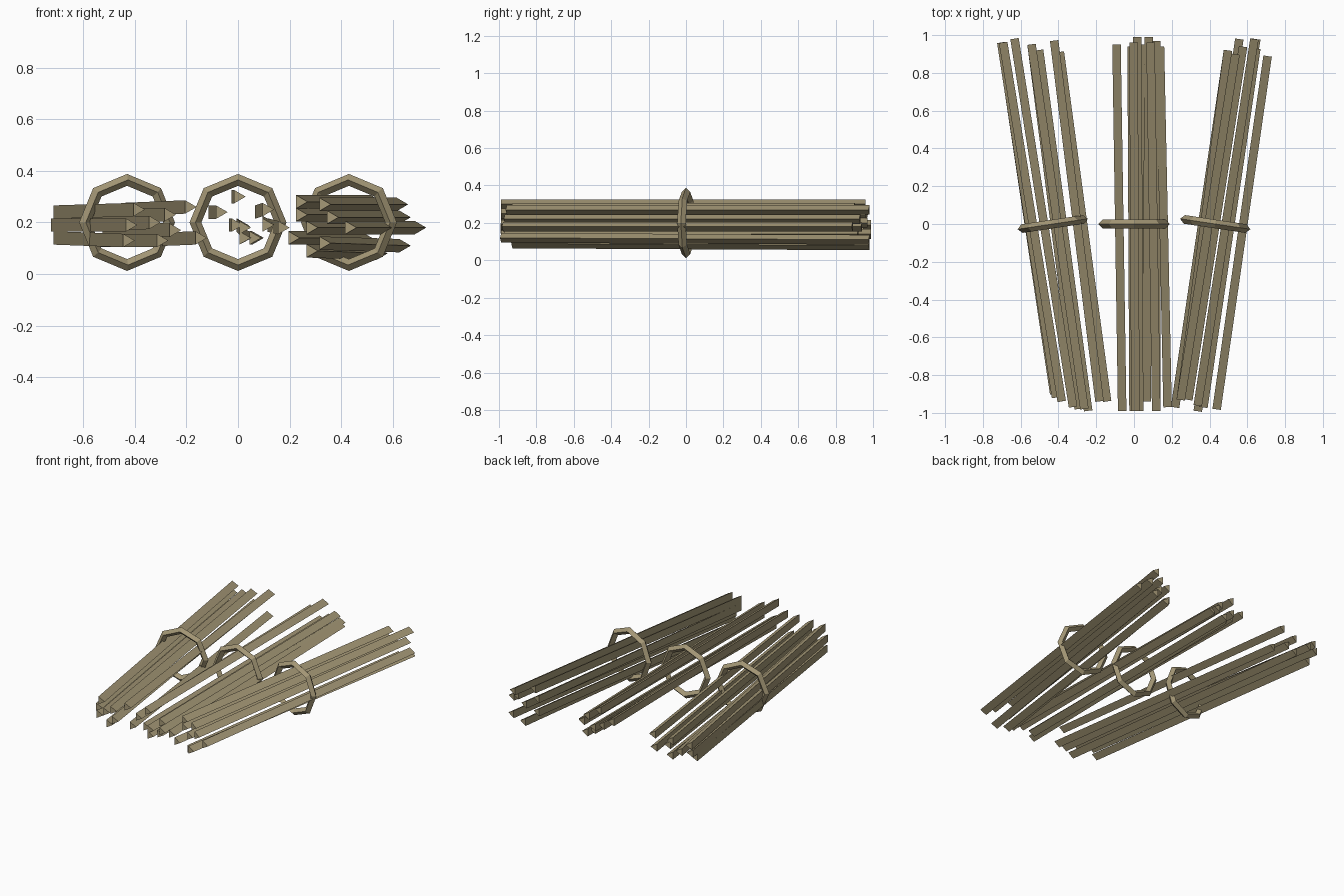
import bpy
from math import radians, cos, sin, tau
from mathutils import Vector, Matrix

# Remove the default cube only
default_cube = bpy.data.objects.get("Cube")
if default_cube:
    bpy.data.objects.remove(default_cube, do_unlink=True)

# One dry-wood colour for everything
wood = bpy.data.materials.new("dry_wood")
wood.use_nodes = True
wood_colour = (0.37, 0.31, 0.18, 1)
wood.diffuse_color = wood_colour
wood.node_tree.nodes["Principled BSDF"].inputs["Base Color"].default_value = wood_colour

STICK_RADIUS = 0.03
RING_HEIGHT = 0.2


def add_mesh(name, verts, faces):
    """Make a flat-shaded object from points and faces."""
    mesh = bpy.data.meshes.new(name)
    mesh.from_pydata(verts, [], faces)
    mesh.materials.append(wood)
    obj = bpy.data.objects.new(name, mesh)
    bpy.context.collection.objects.link(obj)
    return obj


def triangle_stick(name, front, back):
    """Three-sided stick with one ridge pointing to the side."""
    direction = (back - front).normalized()
    side = direction.cross(Vector((0, 0, 1))).normalized()
    up = side.cross(direction)
    corners = [STICK_RADIUS * (cos(a) * side + sin(a) * up)
               for a in (0, tau / 3, 2 * tau / 3)]
    verts = [end + corner for end in (front, back) for corner in corners]
    faces = [(0, 1, 2), (5, 4, 3)]
    faces += [(i, i + 3, (i + 1) % 3 + 3, (i + 1) % 3) for i in range(3)]
    return add_mesh(name, verts, faces)


def binding_ring(name, x, turn, sides=8, section=4, radius=0.165, thickness=0.023):
    """Upright octagonal hoop with a diamond section."""
    verts = []
    for i in range(sides):
        around = tau * i / sides
        for j in range(section):
            across = tau * j / section
            reach = radius + thickness * cos(across)
            verts.append(Vector((reach * cos(around),
                                 thickness * sin(across),
                                 reach * sin(around))))
    faces = []
    for i in range(sides):
        here, there = i * section, (i + 1) % sides * section
        for j in range(section):
            k = (j + 1) % section
            faces.append((here + j, here + k, there + k, there + j))
    ring = add_mesh(name, verts, faces)
    ring.matrix_world = (Matrix.Translation((x, 0, RING_HEIGHT))
                         @ Matrix.Rotation(radians(turn), 4, 'Z'))
    return ring


# Stick ends in hundredths: front x, z, y then back x, z, y
right_sticks = [
    (-19, 26, -94, -43, 25, 97), (-15, 14, -94, -40, 13, 91),
    (-42, 19, -92, -71, 19, 96), (-43, 13, -90, -70, 14, 90),
    (-39, 25, -94, -70, 24, 96), (-33, 20, -97, -64, 19, 98),
    (-27, 23, -98, -55, 23, 95), (-25, 17, -99, -51, 18, 92),
    (-30, 13, -98, -55, 13, 95),
]
middle_sticks = [
    (-7, 24, -99, -10, 24, 95), (0, 30, -99, -1, 30, 96),
    (-1, 19, -99, -2, 19, 94), (2, 18, -99, 1, 19, 99),
    (2, 14, -99, 4, 15, 95), (6, 14, -94, 7, 14, 99),
    (11, 25, -99, 8, 24, 96), (11, 19, -99, 11, 20, 97),
    (17, 18, -97, 13, 19, 94),
]
left_sticks = [
    (24, 28, -93, 53, 28, 90), (33, 27, -96, 63, 27, 98),
    (24, 23, -93, 49, 23, 92), (36, 22, -97, 64, 22, 93),
    (21, 14, -97, 49, 14, 92), (28, 18, -93, 57, 18, 94),
    (43, 18, -98, 70, 18, 89), (33, 12, -99, 64, 11, 98),
    (28, 9, -93, 55, 8, 98),
]

# Three bundles, each held by a ring
bundles = (
    ("right", right_sticks, -0.43, 8.5),
    ("middle", middle_sticks, 0, 0),
    ("left", left_sticks, 0.43, -8.5),
)
for label, sticks, ring_x, turn in bundles:
    for number, ends in enumerate(sticks, 1):
        fx, fz, fy, bx, bz, by = (value / 100 for value in ends)
        triangle_stick(f"{label}_stick_{number}",
                       Vector((fx, fy, fz)), Vector((bx, by, bz)))
    binding_ring(f"{label}_binding_ring", ring_x, turn)
